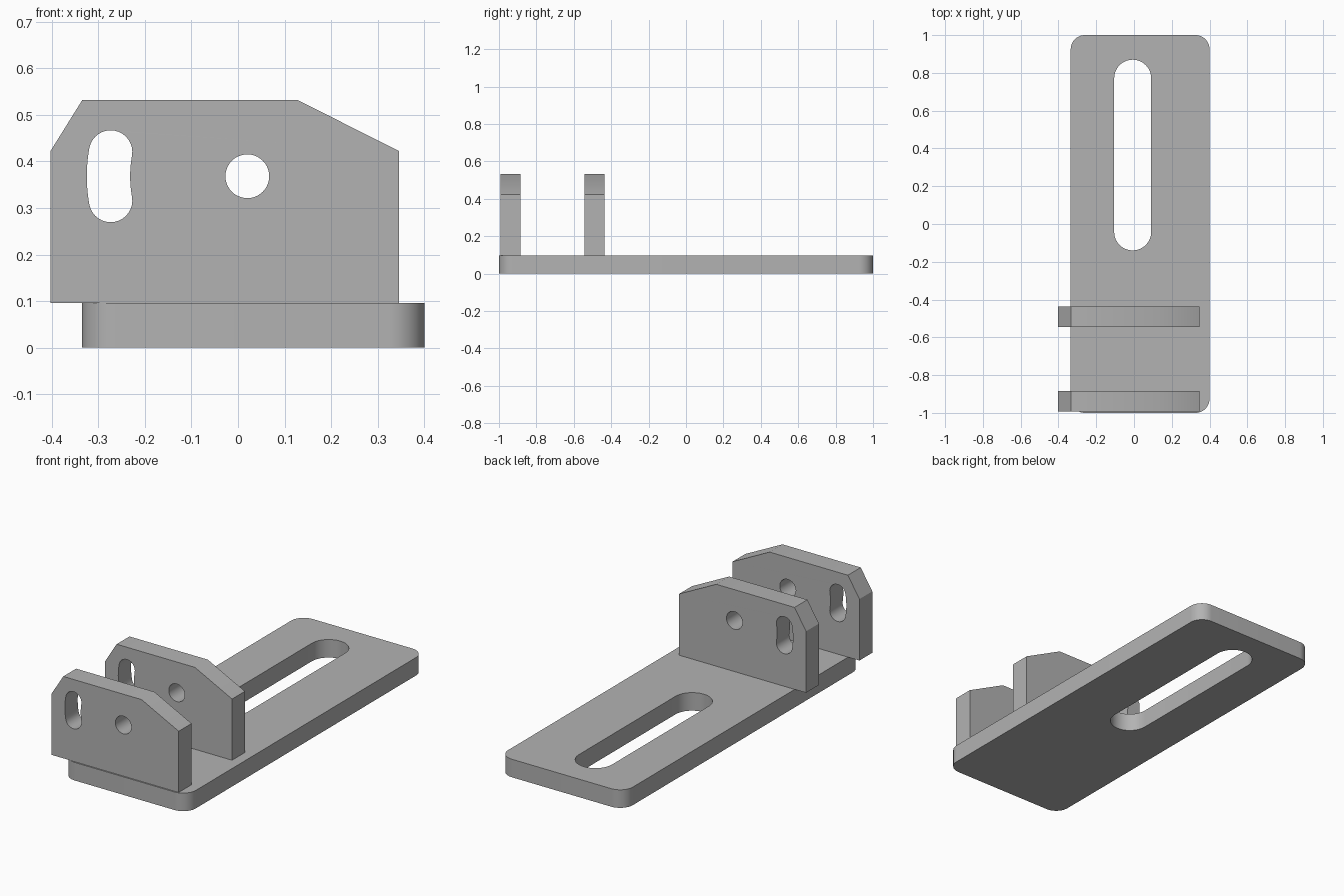
import bpy, bmesh
from math import sin, cos, pi
from mathutils import Matrix

cube = bpy.data.objects.get("Cube")
if cube:
    bpy.data.objects.remove(cube, do_unlink=True)

grey = bpy.data.materials.new("plain grey")
grey.use_nodes = True
colour = (0.45, 0.45, 0.45, 1)
grey.diffuse_color = colour
grey.node_tree.nodes["Principled BSDF"].inputs["Base Color"].default_value = colour


def arc(cx, cy, r, start, end, steps=16):
    """Points along an arc; angles in radians."""
    angles = [start + (end - start) * i / steps for i in range(steps + 1)]
    return [(cx + r * cos(a), cy + r * sin(a)) for a in angles]


def extruded(name, outlines, depth, matrix):
    """Solid from an outer outline and hole outlines, extruded from 0 to depth."""
    curve = bpy.data.curves.new(name, "CURVE")
    curve.dimensions = "2D"
    curve.fill_mode = "BOTH"
    curve.extrude = depth / 2
    for points in outlines:
        spline = curve.splines.new("POLY")
        spline.points.add(len(points) - 1)
        for p, (x, y) in zip(spline.points, points):
            p.co = (x, y, 0, 1)
        spline.use_cyclic_u = True
    helper = bpy.data.objects.new(name + " outline", curve)
    bpy.context.collection.objects.link(helper)
    bpy.context.view_layer.update()
    mesh = bpy.data.meshes.new_from_object(
        helper.evaluated_get(bpy.context.evaluated_depsgraph_get()))
    bpy.data.objects.remove(helper, do_unlink=True)

    bm = bmesh.new()
    bm.from_mesh(mesh)
    bmesh.ops.remove_doubles(bm, verts=bm.verts, dist=0.0001)
    bmesh.ops.transform(bm, verts=bm.verts,
                        matrix=matrix @ Matrix.Translation((0, 0, depth / 2)))
    bmesh.ops.recalc_face_normals(bm, faces=bm.faces)
    bm.to_mesh(mesh)
    bm.free()
    mesh.materials.clear()
    mesh.materials.append(grey)
    obj = bpy.data.objects.new(name, mesh)
    bpy.context.collection.objects.link(obj)
    bpy.ops.object.select_all(action="DESELECT")
    obj.select_set(True)
    bpy.context.view_layer.objects.active = obj
    bpy.ops.object.shade_smooth_by_angle(angle=pi / 6)
    return obj


# Base plate with rounded corners and a long slot
left, right, r = -0.335, 0.4, 0.075
plate = (arc(right - r, 1 - r, r, 0, pi / 2) + arc(left + r, 1 - r, r, pi / 2, pi)
         + arc(left + r, r - 1, r, pi, 1.5 * pi) + arc(right - r, r - 1, r, 1.5 * pi, 2 * pi))
slot_x, slot_r = -0.007, 0.098
slot = (arc(slot_x, 0.87 - slot_r, slot_r, 0, pi)
        + arc(slot_x, -0.14 + slot_r, slot_r, pi, 2 * pi))
plate_top = 0.096
extruded("base_plate", [plate, slot], plate_top, Matrix())

# Upright lugs: chamfered outline, pivot hole and curved slot around the pivot
lug = [(-0.402, plate_top), (0.346, plate_top), (0.346, 0.422),
       (0.127, 0.532), (-0.334, 0.532), (-0.402, 0.423)]
px, pz, hole_r = 0.02, 0.368, 0.047
pivot = arc(px, pz, hole_r, 0, 2 * pi, 40)[:-1]
swing, radius, half = 0.176, 0.298, 0.0465
a0, a1 = pi - swing, pi + swing
upper = (px + radius * cos(a0), pz + radius * sin(a0))
lower = (px + radius * cos(a1), pz + radius * sin(a1))
curved = (arc(px, pz, radius + half, a0, a1, 10)
          + arc(*lower, half, a1, a1 + pi)[1:]
          + arc(px, pz, radius - half, a1, a0, 10)[1:]
          + arc(*upper, half, a0 - pi, a0)[1:-1])
thickness = 0.108
for name, back in (("front_lug", -0.885), ("rear_lug", -0.436)):
    stand = Matrix.Translation((0, back, 0)) @ Matrix.Rotation(pi / 2, 4, "X")
    extruded(name, [lug, pivot, curved], thickness, stand)
